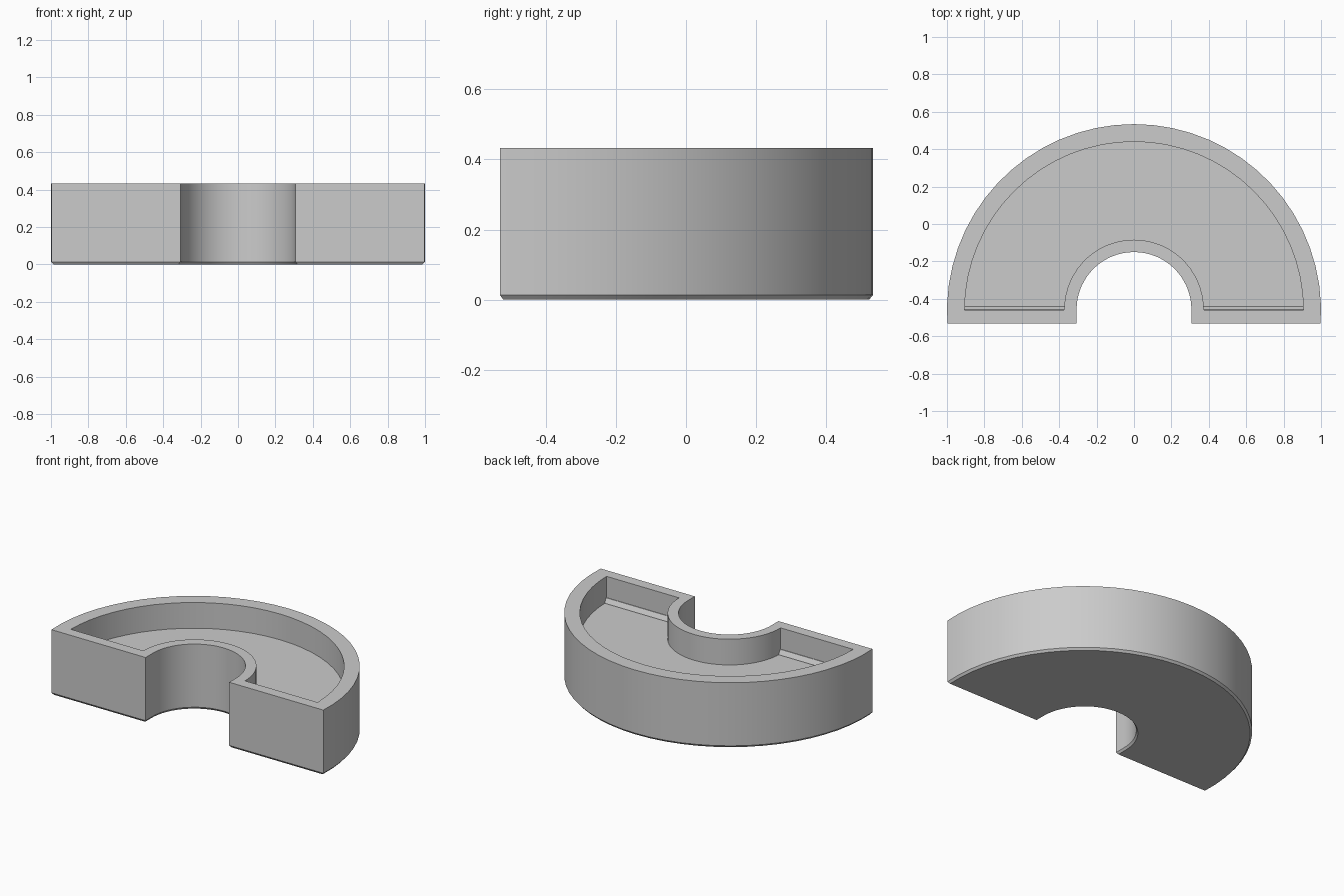
import bpy, bmesh
from math import pi, cos, sin, asin

if "Cube" in bpy.data.objects:
    bpy.data.objects.remove(bpy.data.objects["Cube"])

N = 32            # segments along each arc
CY = -0.466       # centre of the outer arc
HY = -0.457       # centre of the inner arc
TOP, FLOOR = 0.433, 0.262


def make_object(name, bm):
    bmesh.ops.recalc_face_normals(bm, faces=bm.faces)
    mesh = bpy.data.meshes.new(name)
    bm.to_mesh(mesh)
    bm.free()
    ob = bpy.data.objects.new(name, mesh)
    bpy.context.collection.objects.link(ob)
    return ob


def half_ring(bm, outer_r, inner_r, front, z):
    """Outer and inner rows of N+1 points, both running right to left."""
    a0 = asin((front - CY) / outer_r)
    outer, inner = [], [(inner_r, front)]
    for i in range(N + 1):
        a = a0 + (pi - 2 * a0) * i / N
        outer.append((outer_r * cos(a), CY + outer_r * sin(a)))
    for i in range(N - 1):
        a = pi * i / (N - 2)
        inner.append((inner_r * cos(a), HY + inner_r * sin(a)))
    inner.append((-inner_r, front))
    return [[bm.verts.new((x, y, z)) for x, y in row] for row in (outer, inner)]


# tray body: bottom chamfer, walls, rim and cavity as stacked outlines
bm = bmesh.new()
levels = [half_ring(bm, *p) for p in (
    (0.988, 0.317, -0.521, 0.0),
    (1.0, 0.307, -0.531, 0.014),
    (1.0, 0.307, -0.531, TOP),
    (0.906, 0.373, -0.460, TOP),
    (0.906, 0.373, -0.460, FLOOR))]
for low, high in zip(levels, levels[1:]):
    a = low[0] + low[1][::-1]
    b = high[0] + high[1][::-1]
    for i in range(len(a)):
        j = (i + 1) % len(a)
        bm.faces.new((a[i], a[j], b[j], b[i]))
# underside and cavity floor
for outer, inner in (levels[0], levels[-1]):
    for i in range(N):
        bm.faces.new((outer[i], outer[i + 1], inner[i + 1], inner[i]))
tray = make_object("half_ring_tray", bm)
bpy.context.view_layer.objects.active = tray
tray.select_set(True)
bpy.ops.object.shade_smooth_by_angle(angle=0.5)

# small sloped fillets where the front walls meet the floor
for side, name in ((1, "right_floor_fillet"), (-1, "left_floor_fillet")):
    bm = bmesh.new()
    ends = [[bm.verts.new((side * x, y, z)) for y, z in
             ((-0.462, FLOOR - 0.005), (-0.440, FLOOR - 0.005),
              (-0.440, FLOOR + 0.003), (-0.456, FLOOR + 0.03), (-0.462, FLOOR + 0.03))]
            for x in (0.372, 0.906)]
    for end in ends:
        bm.faces.new(end)
    for i in range(5):
        j = (i + 1) % 5
        bm.faces.new((ends[0][i], ends[0][j], ends[1][j], ends[1][i]))
    make_object(name, bm)
